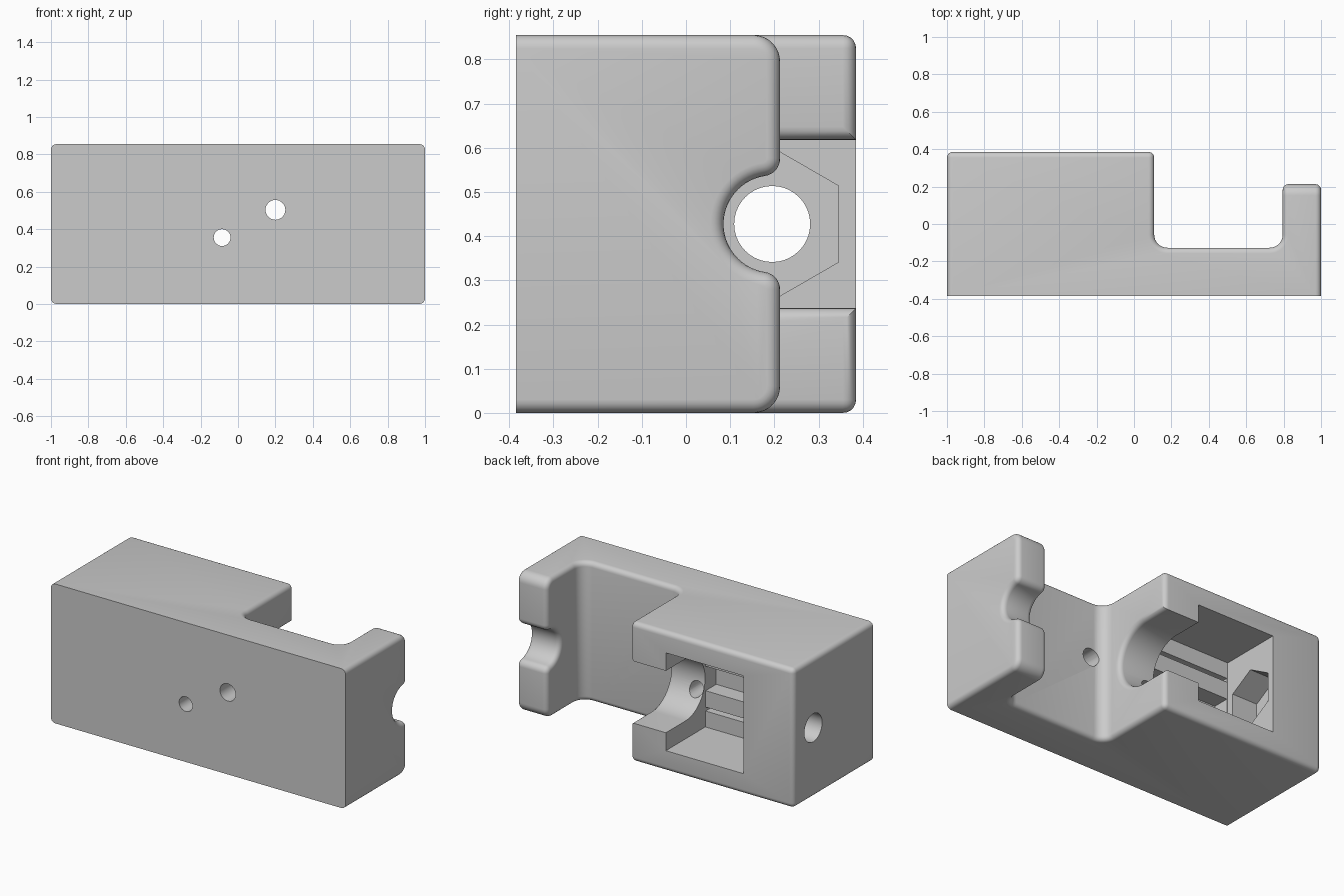
import bpy, bmesh
from math import cos, sin, pi, sqrt, atan2, radians
from mathutils import Vector

cube = bpy.data.objects.get("Cube")
if cube:
    bpy.data.objects.remove(cube, do_unlink=True)

H, YF, YB = 0.855, -0.385, 0.385       # height, front and back planes
YC, ZC = 0.195, H / 2                  # axis of the bore along x


def arc(cx, cy, r, a0, a1, n):
    return [(cx + r * cos(a0 + (a1 - a0) * i / n),
             cy + r * sin(a0 + (a1 - a0) * i / n)) for i in range(n + 1)]


def prism(name, pts, axis, lo, hi):
    """Extrude a 2D outline along x (points y,z), y (x,z) or z (x,y)."""
    place = {"x": lambda p, t: (t, p[0], p[1]),
             "y": lambda p, t: (p[0], t, p[1]),
             "z": lambda p, t: (p[0], p[1], t)}[axis]
    bm = bmesh.new()
    face = bm.faces.new([bm.verts.new(place(p, lo)) for p in pts])
    ext = bmesh.ops.extrude_face_region(bm, geom=[face])
    shift = Vector(place((0, 0), hi - lo))
    bmesh.ops.translate(bm, vec=shift,
                        verts=[v for v in ext["geom"] if isinstance(v, bmesh.types.BMVert)])
    bmesh.ops.recalc_face_normals(bm, faces=bm.faces)
    mesh = bpy.data.meshes.new(name)
    bm.to_mesh(mesh)
    bm.free()
    obj = bpy.data.objects.new(name, mesh)
    bpy.context.collection.objects.link(obj)
    return obj


def box(name, x0, x1, y0, y1, z0, z1):
    return prism(name, [(x0, y0), (x1, y0), (x1, y1), (x0, y1)], "z", z0, z1)


def cut(obj, cutter):
    mod = obj.modifiers.new("cut", "BOOLEAN")
    mod.operation, mod.solver, mod.object = "DIFFERENCE", "EXACT", cutter
    deps = bpy.context.evaluated_depsgraph_get()
    mesh = bpy.data.meshes.new_from_object(obj.evaluated_get(deps))
    obj.modifiers.clear()
    obj.data = mesh
    bpy.data.objects.remove(cutter, do_unlink=True)


def bevel(obj, rule, width, segments):
    bm = bmesh.new()
    bm.from_mesh(obj.data)
    edges = [e for e in bm.edges if len(e.link_faces) == 2
             and e.calc_face_angle(0) > radians(40)
             and rule((e.verts[0].co + e.verts[1].co) / 2, e)]
    bmesh.ops.bevel(bm, geom=edges, offset=width, segments=segments, profile=0.5,
                    affect="EDGES", clamp_overlap=False)
    bm.to_mesh(obj.data)
    bm.free()


# Body: a tall block and a short arm joined by a plate
R = 0.07
plan = [(-1, YF), (1, YF), (1, 0.213), (0.795, 0.213)]
plan += arc(0.795 - R, -0.127 + R, R, 0, -pi / 2, 8)
plan += arc(0.108 + R, -0.127 + R, R, -pi / 2, -pi, 8)
plan += [(0.108, YB), (-1, YB)]
body = prism("clamp_body", plan, "z", 0, H)

# Large rounding on the arm tip
bevel(body, lambda m, e: m.x > 0.85 and abs(m.y - 0.213) < 0.01
      and abs(m.z - ZC) > 0.4, 0.06, 8)

# Flared half-round notch in the arm
NR, F = 0.11, 0.04
dy = 0.213 - F - YC
dz = sqrt((NR + F) ** 2 - dy ** 2)
t = atan2(dz, dy)
upper = arc(YC + dy, ZC + dz, F, 0, t - pi, 8)
round_part = arc(YC, ZC, NR, t, 2 * pi - t, 28)[1:-1]
lower = [(y, 2 * ZC - z) for y, z in reversed(upper)]
cut(body, prism("notch", [(0.4, ZC + dz)] + upper + round_part + lower
                + [(0.4, ZC - dz)], "x", 0.6, 1.2))

# Round-bottomed channel in the block
CR = 0.19
cut(body, prism("channel", [(0.6, ZC + CR)] + arc(YC, ZC, CR, pi / 2, 3 * pi / 2, 32)
                + [(0.6, ZC - CR)], "x", -0.3, 0.4))


# Soft outer edges, leaving the front rim and channel lips sharp
def outer(m, e):
    on_front = all(v.co.y < YF + 0.001 for v in e.verts)
    in_channel = -0.9 < m.x < 0.1 and abs(m.z - ZC) < 0.2
    return not on_front and not in_channel


bevel(body, outer, 0.03, 5)

# Pocket, with slots in its floor
cut(body, box("pocket", -0.66, -0.133, 0.003, 0.6, ZC - 0.3, ZC + 0.3))
cut(body, box("wide_slot", -0.655, -0.135, -0.1, 0.1, 0.35, 0.5))
for side in (-1, 1):
    z = ZC + side * 0.19
    cut(body, box("thin_slot", -0.655, -0.135, -0.04, 0.1, z - 0.012, z + 0.012))

# Nut recess, bore and two screw holes
cut(body, prism("nut_recess", arc(YC, ZC, 0.173, pi / 6, 11 * pi / 6, 5), "x", -0.83, -0.5))
cut(body, prism("bore", arc(YC, ZC, 0.086, 0, 2 * pi, 40)[:-1], "x", -1.2, -0.6))
for x, z, r in ((-0.085, 0.355, 0.045), (0.2, 0.503, 0.053)):
    cut(body, prism("screw_hole", arc(x, z, r, 0, 2 * pi, 32)[:-1], "y", -0.6, 0.08))

# Single grey finish
grey = bpy.data.materials.new("plain_grey")
grey.use_nodes = True
colour = (0.6, 0.6, 0.6, 1)
grey.diffuse_color = colour
grey.node_tree.nodes["Principled BSDF"].inputs["Base Color"].default_value = colour
body.data.materials.clear()
body.data.materials.append(grey)

bpy.ops.object.select_all(action="DESELECT")
body.select_set(True)
bpy.context.view_layer.objects.active = body
bpy.ops.object.shade_smooth_by_angle(angle=radians(30))
